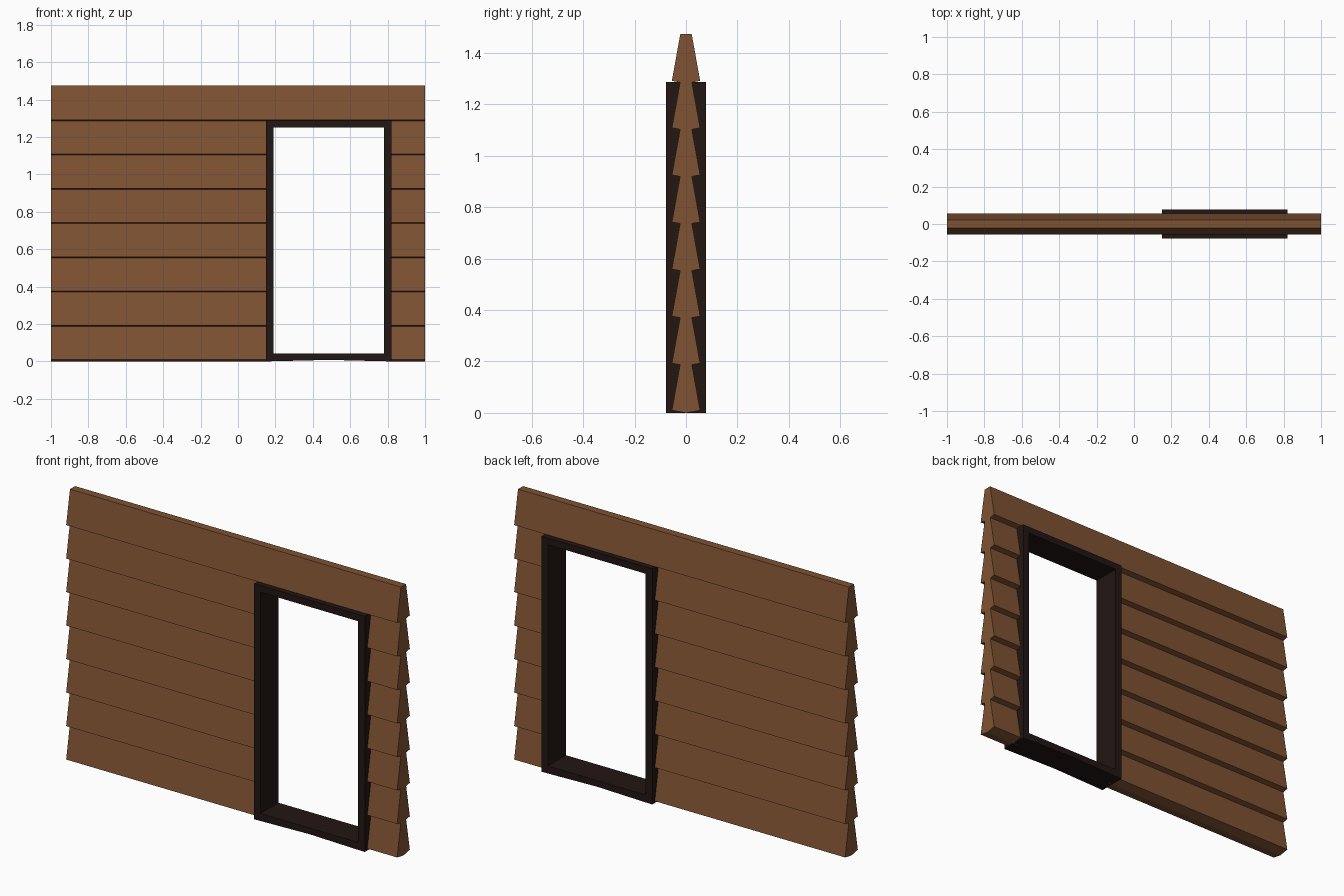
import bpy, bmesh

if "Cube" in bpy.data.objects:
    bpy.data.objects.remove(bpy.data.objects["Cube"])


def material(name, rgb):
    m = bpy.data.materials.new(name)
    m.diffuse_color = (*rgb, 1)
    m.use_nodes = True
    m.node_tree.nodes["Principled BSDF"].inputs["Base Color"].default_value = m.diffuse_color
    return m


WOOD = material("brown_wood", (0.21, 0.085, 0.032))
DARK = material("dark_wood", (0.016, 0.008, 0.007))


def prism(name, outline, offset, mat):
    """Extrude a closed outline of 3D points along an offset vector."""
    bm = bmesh.new()
    face = bm.faces.new([bm.verts.new(p) for p in outline])
    ext = bmesh.ops.extrude_face_region(bm, geom=[face])["geom"]
    bmesh.ops.translate(bm, vec=offset,
                        verts=[v for v in ext if isinstance(v, bmesh.types.BMVert)])
    bmesh.ops.recalc_face_normals(bm, faces=bm.faces)
    me = bpy.data.meshes.new(name)
    bm.to_mesh(me)
    bm.free()
    me.materials.append(mat)
    ob = bpy.data.objects.new(name, me)
    bpy.context.collection.objects.link(ob)
    return ob


def plank(name, x0, x1, z):
    # tapered double-sided clapboard with a shallow V underside
    half = [(0.0, 0.0), (0.055, 0.01), (0.022, 0.193)]
    pts = half + [(-y, h) for y, h in reversed(half[1:])]
    prism(name, [(x0, y, z + h) for y, h in pts], (x1 - x0, 0, 0), WOOD)


# Clapboard wall: seven courses split by the doorway, one full course above
PITCH = 0.183
for i in range(7):
    plank(f"left_plank_{i + 1}", -1.0, 0.17, i * PITCH)
    plank(f"right_plank_{i + 1}", 0.80, 1.0, i * PITCH)
plank("top_plank", -1.0, 1.0, 7 * PITCH)

# Door frame, deeper than the wall
D = 0.077


def frame_part(name, pts):
    prism(name, [(x, -D, z) for x, z in pts], (0, 2 * D, 0), DARK)


# mitred jambs and head
frame_part("left_jamb", [(0.15, 0), (0.19, 0.042), (0.19, 1.25), (0.15, 1.287)])
frame_part("right_jamb", [(0.82, 0), (0.82, 1.287), (0.78, 1.25), (0.78, 0.042)])
frame_part("door_head", [(0.15, 1.287), (0.19, 1.25), (0.78, 1.25), (0.82, 1.287)])
# sill with a slightly hollowed underside
frame_part("door_sill", [(0.15, 0), (0.32, 0.004), (0.485, 0.008), (0.65, 0.004),
                         (0.82, 0), (0.78, 0.042), (0.19, 0.042)])
